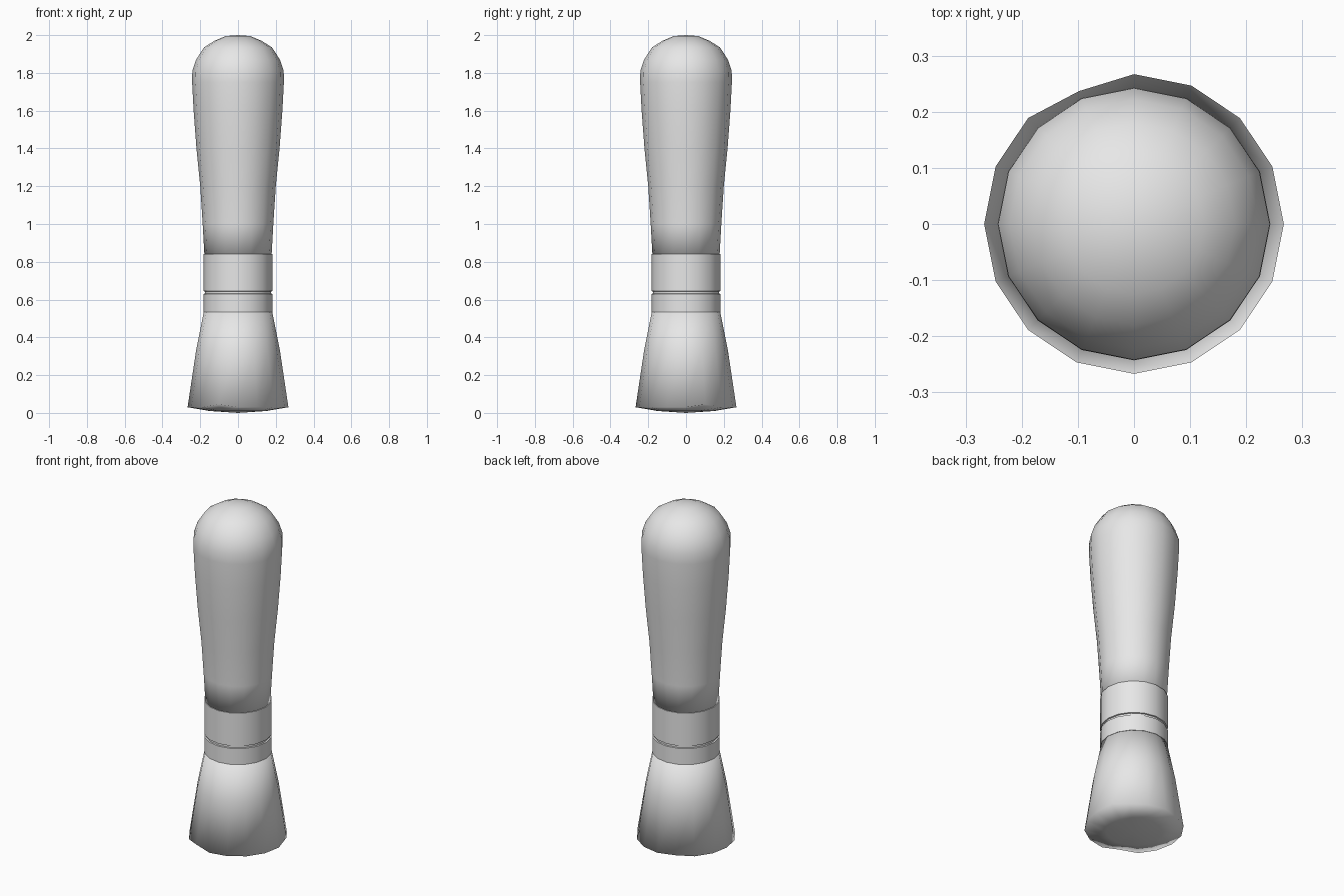
import bpy, bmesh, math

SIDES = 16

if "Cube" in bpy.data.objects:
    bpy.data.objects.remove(bpy.data.objects["Cube"], do_unlink=True)

grey = bpy.data.materials.new("light_grey")
grey.use_nodes = True
grey.diffuse_color = (0.8, 0.8, 0.8, 1)
grey.node_tree.nodes["Principled BSDF"].inputs["Base Color"].default_value = (0.8, 0.8, 0.8, 1)


def lathe(name, profile, sharp_angle=None):
    """Spin (radius, height) points, listed bottom to top, around z."""
    bm = bmesh.new()
    rings = []
    for r, z in profile:
        if r == 0:
            rings.append([bm.verts.new((0, 0, z))] * SIDES)
        else:
            angles = [math.tau * i / SIDES for i in range(SIDES)]
            rings.append([bm.verts.new((r * math.cos(a), r * math.sin(a), z)) for a in angles])
    for low, high in zip(rings, rings[1:]):
        for i in range(SIDES):
            j = (i + 1) % SIDES
            corners = list(dict.fromkeys((low[i], low[j], high[j], high[i])))
            bm.faces.new(corners)
    for face in bm.faces:
        face.smooth = True
    mesh = bpy.data.meshes.new(name)
    bm.to_mesh(mesh)
    bm.free()
    mesh.materials.append(grey)
    obj = bpy.data.objects.new(name, mesh)
    bpy.context.collection.objects.link(obj)
    if sharp_angle:
        bpy.ops.object.select_all(action='DESELECT')
        obj.select_set(True)
        bpy.context.view_layer.objects.active = obj
        bpy.ops.object.shade_smooth_by_angle(angle=math.radians(sharp_angle))
    return obj


# Handle, swelling towards a rounded end
lathe("handle", [(0, 0.82), (0.177, 0.82), (0.187, 1.0), (0.2, 1.2), (0.22, 1.4),
                 (0.235, 1.6), (0.243, 1.75), (0.242, 1.81), (0.222, 1.87),
                 (0.18, 1.935), (0.125, 1.97), (0.065, 1.995), (0, 2.0)])

# Ferrule: two bands with a narrow groove between them
lathe("ferrule", [(0.17, 0.535), (0.183, 0.535), (0.183, 0.63), (0.176, 0.632),
                  (0.176, 0.643), (0.183, 0.645), (0.183, 0.84), (0.17, 0.84)], 40)

# Flared bristles with a shallow domed tip
bristles = lathe("bristles", [(0, 0.0), (0.15, 0.01), (0.267, 0.03), (0.222, 0.33),
                              (0.179, 0.545), (0, 0.545)])

# Uneven rim of the bristles
rim = [v for v in bristles.data.vertices if math.hypot(v.co.x, v.co.y) > 0.26]
for index in (1, 11):
    rim[index].co.z += 0.015
rim[5].co.x *= 0.96
rim[5].co.y *= 0.96
